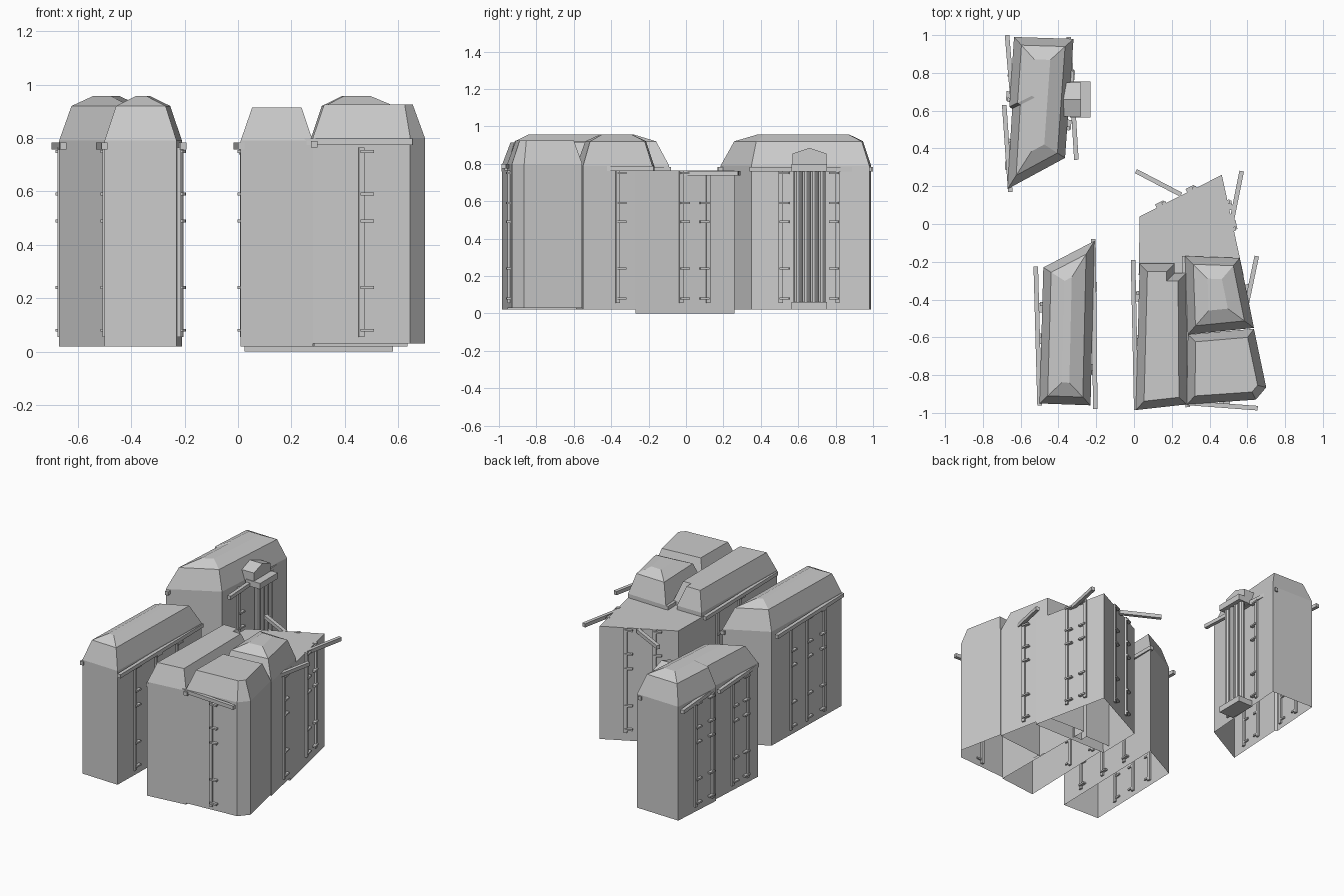
import bpy
import bmesh
from mathutils import Vector

default_cube = bpy.data.objects.get("Cube")
if default_cube:
    bpy.data.objects.remove(default_cube, do_unlink=True)

grey = bpy.data.materials.new("plain grey")
grey.use_nodes = True
colour = (0.6, 0.6, 0.6, 1)
grey.diffuse_color = colour
grey.node_tree.nodes["Principled BSDF"].inputs["Base Color"].default_value = colour


def finish(name, bm):
    """Turn a bmesh into a named grey object."""
    bmesh.ops.recalc_face_normals(bm, faces=bm.faces)
    mesh = bpy.data.meshes.new(name)
    bm.to_mesh(mesh)
    bm.free()
    mesh.materials.append(grey)
    obj = bpy.data.objects.new(name, mesh)
    bpy.context.scene.collection.objects.link(obj)
    return obj


def inset(outline, distance):
    """Move every edge of a counter-clockwise outline inwards and rejoin the corners."""
    result = []
    for i, corner in enumerate(outline):
        before = (corner - outline[i - 1]).normalized()
        after = (outline[(i + 1) % len(outline)] - corner).normalized()
        normal_a = Vector((-before.y, before.x))
        normal_b = Vector((-after.y, after.x))
        result.append(corner + (normal_a + normal_b) * distance / (1 + normal_a.dot(normal_b)))
    return result


def building(name, corners, levels):
    """Open-bottomed shell lofted through (height, inset) levels, closed at the top."""
    outline = [Vector(c) for c in corners]
    bm = bmesh.new()
    rings = []
    for height, distance in levels:
        ring = inset(outline, distance)
        rings.append([bm.verts.new((p.x, p.y, height)) for p in ring])
    for low, high in zip(rings, rings[1:]):
        for i in range(len(low)):
            j = (i + 1) % len(low)
            bm.faces.new((low[i], low[j], high[j], high[i]))
    bm.faces.new(rings[-1])
    finish(name, bm)
    return outline


def add_box(bm, centre, along, length, width, height):
    """Box whose length follows a horizontal direction."""
    across = Vector((-along.y, along.x))
    for_corners = []
    for z in (-height / 2, height / 2):
        for a, b in ((-1, -1), (1, -1), (1, 1), (-1, 1)):
            p = along * (a * length / 2) + across * (b * width / 2)
            for_corners.append(bm.verts.new((centre[0] + p.x, centre[1] + p.y, centre[2] + z)))
    v = for_corners
    bm.faces.new(v[:4])
    bm.faces.new(v[4:])
    for i in range(4):
        j = (i + 1) % 4
        bm.faces.new((v[i], v[j], v[j + 4], v[i + 4]))


def gutter(name, start, end, height=0.77):
    """Straight bar just below the eaves."""
    start, end = Vector(start), Vector(end)
    middle = (start + end) / 2
    bm = bmesh.new()
    add_box(bm, (middle.x, middle.y, height), (end - start).normalized(),
            (end - start).length, 0.024, 0.025)
    finish(name, bm)


def wall_post(name, outline, edge, fraction, side=1):
    """Upright strip with short rungs, placed along one wall of an outline."""
    start, end = outline[edge], outline[(edge + 1) % len(outline)]
    along = (end - start).normalized()
    outward = Vector((along.y, -along.x))
    foot = start.lerp(end, fraction)
    bm = bmesh.new()
    add_box(bm, (foot.x, foot.y, 0.41), along, 0.022, 0.024, 0.71)
    for height in (0.08, 0.24, 0.49, 0.59, 0.75):
        spot = foot + along * 0.02 * side + outward * 0.005
        add_box(bm, (spot.x, spot.y, height), along, 0.05, 0.03, 0.011)
    finish(name, bm)


# Roof types: height and inset of each level
hipped = [(0.02, 0), (0.79, 0), (0.92, 0.042), (0.957, 0.115)]
flat_topped = [(0.02, 0), (0.79, 0), (0.915, 0.042)]
corner_topped = [(0.03, 0), (0.8, 0), (0.925, 0.042)]
plain = [(0, 0), (0.763, 0)]

# Building shells
back_house = building("back_house", [
    (-0.67, 0.185), (-0.365, 0.35), (-0.32, 0.98), (-0.635, 0.99),
    (-0.66, 0.62), (-0.645, 0.61)], hipped)
side_house = building("side_house", [
    (-0.5, -0.95), (-0.23, -0.96), (-0.21, -0.09), (-0.48, -0.23)], hipped)
long_house = building("long_house", [
    (0.01, -0.985), (0.28, -0.955), (0.275, -0.26), (0.215, -0.26),
    (0.215, -0.21), (0.03, -0.21)], flat_topped)
middle_house = building("middle_house", [
    (0.285, -0.585), (0.635, -0.55), (0.56, -0.18), (0.27, -0.17)], hipped)
corner_house = building("corner_house", [
    (0.28, -0.955), (0.645, -0.93), (0.7, -0.865), (0.635, -0.555),
    (0.285, -0.585)], corner_topped)
low_block = building("low_block", [
    (0.025, -0.27), (0.58, -0.27), (0.465, 0.26), (0.03, 0.04)], plain)

# Gutters, set slightly askew to the walls
gutter("back_house_gutter_rear", (-0.672, 1), (-0.64, 0.62))
gutter("back_house_gutter_fore", (-0.687, 0.63), (-0.655, 0.17))
gutter("back_house_gutter_inner", (-0.345, 0.99), (-0.305, 0.34))
gutter("side_house_gutter_outer", (-0.52, -0.225), (-0.5, -0.96))
gutter("side_house_gutter_inner", (-0.215, -0.08), (-0.205, -0.98))
gutter("long_house_gutter_outer", (-0.005, -0.19), (0.012, -0.985))
gutter("long_house_gutter_inner", (0.265, -0.17), (0.285, -0.97), 0.777)
gutter("corner_house_gutter", (0.25, -0.945), (0.655, -0.975), 0.786)
gutter("middle_house_gutter", (0.65, -0.17), (0.57, -0.55), 0.775)
gutter("low_block_gutter_side", (0.57, 0.28), (0.51, -0.02), 0.75)
gutter("low_block_gutter_back", (0.01, 0.28), (0.25, 0.155), 0.75)

# Wall posts with rungs: outline, wall number, places along the wall
post_plan = {
    "back_house_inner_post": (back_house, 1, (0.25, 0.73)),
    "back_house_rear_post": (back_house, 3, (0.45, 0.9)),
    "back_house_fore_post": (back_house, 5, (0.4, 0.75)),
    "side_house_outer_post": (side_house, 3, (0.27, 0.5, 0.75)),
    "side_house_inner_post": (side_house, 1, (0.2, 0.45, 0.7)),
    "long_house_post": (long_house, 5, (0.2, 0.5)),
    "middle_house_post": (middle_house, 1, (0.5,)),
    "corner_house_post": (corner_house, 0, (0.5,)),
    "low_block_side_post": (low_block, 1, (0.46, 0.73)),
    "low_block_back_post": (low_block, 2, (0.33, 0.7)),
}
for name, (outline, edge, places) in post_plan.items():
    for place in places:
        wall_post(name, outline, edge, place, -1 if place > 0.7 else 1)

# Pipe bank on the inner wall: two trays, four pipes and a gabled hood
east = Vector((1, 0))
for name, height in (("pipe_tray_top", 0.78), ("pipe_tray_bottom", 0.04)):
    bm = bmesh.new()
    add_box(bm, (-0.285, 0.66, height), east, 0.11, 0.19, 0.04)
    finish(name, bm)

for i in range(4):
    bm = bmesh.new()
    bmesh.ops.create_cone(bm, cap_ends=True, segments=10, radius1=0.021,
                          radius2=0.021, depth=0.72)
    bmesh.ops.translate(bm, verts=bm.verts, vec=(-0.275, 0.597 + i * 0.043, 0.41))
    finish("wall_pipe", bm)

bm = bmesh.new()
gable = [(0.57, 0.79), (0.75, 0.79), (0.75, 0.855), (0.66, 0.885), (0.57, 0.855)]
face = bm.faces.new([bm.verts.new((-0.39, y, z)) for y, z in gable])
extruded = bmesh.ops.extrude_face_region(bm, geom=[face], use_keep_orig=True)
moved = [v for v in extruded["geom"] if isinstance(v, bmesh.types.BMVert)]
bmesh.ops.translate(bm, verts=moved, vec=(0.11, 0, 0))
finish("pipe_hood", bm)
